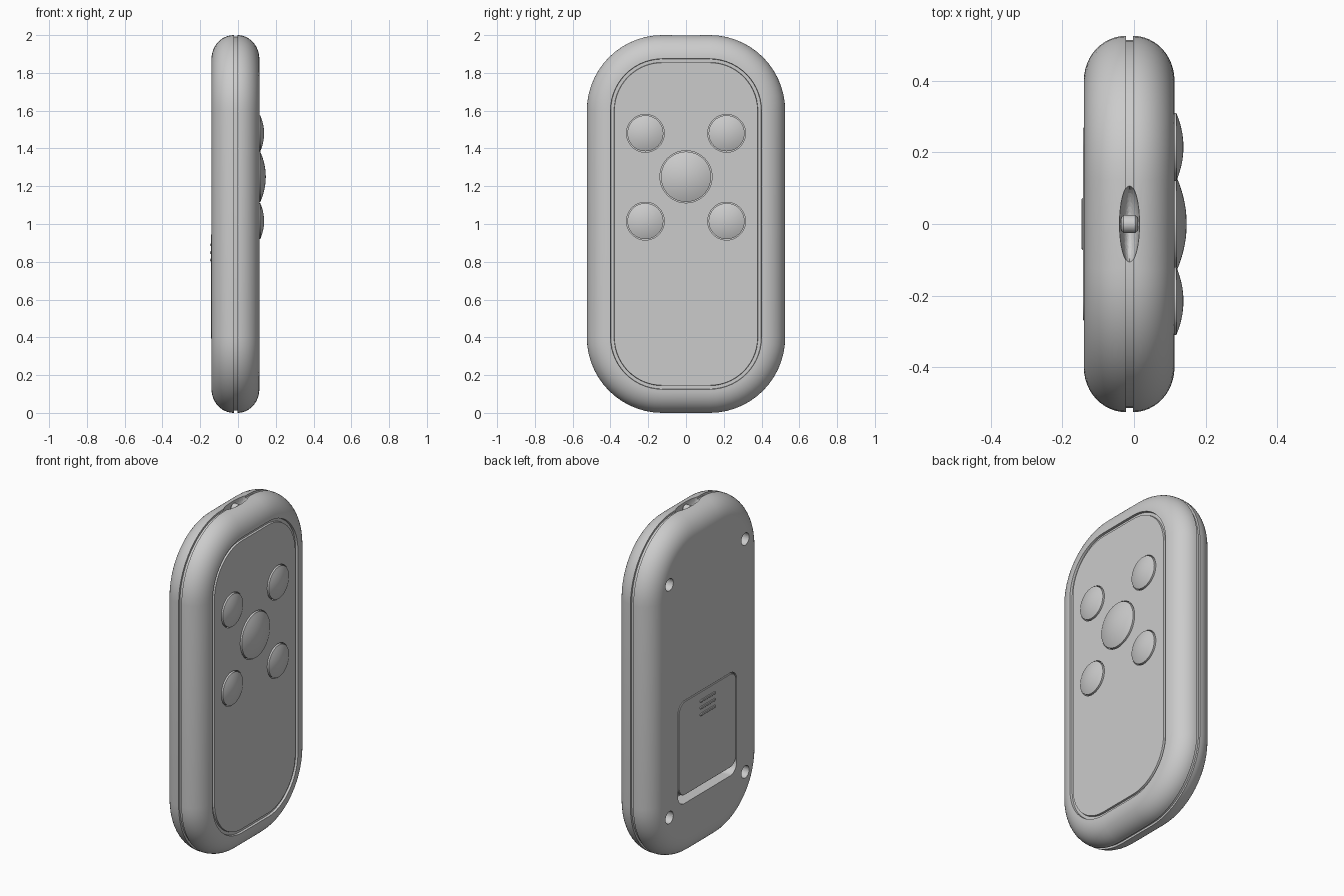
import bpy, bmesh
from math import sin, cos, pi, radians
from mathutils import Matrix

if "Cube" in bpy.data.objects:
    bpy.data.objects.remove(bpy.data.objects["Cube"], do_unlink=True)

grey = bpy.data.materials.new("light grey plastic")
grey.use_nodes = True
grey.diffuse_color = (0.6, 0.6, 0.6, 1)
grey.node_tree.nodes["Principled BSDF"].inputs["Base Color"].default_value = (0.6, 0.6, 0.6, 1)


def outline(y, z, hy, hz, r, n=14):
    """Rounded rectangle in the y-z plane; a circle when hy = hz = r."""
    pts = []
    for k, (sy, sz) in enumerate([(1, 1), (-1, 1), (-1, -1), (1, -1)]):
        for i in range(n + 1):
            a = (k + i / n) * pi / 2
            pts.append((y + sy * (hy - r) + r * cos(a), z + sz * (hz - r) + r * sin(a)))
    return pts


def loft(bm, profile, y, z, hy, hz, r):
    """Stack outlines along x; the profile is a list of (x, inset)."""
    rings = []
    for x, d in profile:
        rings.append([bm.verts.new((x, *p)) for p in outline(y, z, hy - d, hz - d, r - d)])
    n = len(rings[0])
    for a, b in zip(rings, rings[1:]):
        for i in range(n):
            j = (i + 1) % n
            bm.faces.new((a[i], a[j], b[j], b[i]))
    bm.faces.new(rings[0][::-1])
    bm.faces.new(rings[-1])


def finish(name, bm):
    bmesh.ops.remove_doubles(bm, verts=bm.verts, dist=0.00005)
    bmesh.ops.recalc_face_normals(bm, faces=bm.faces)
    me = bpy.data.meshes.new(name)
    bm.to_mesh(me)
    bm.free()
    me.materials.append(grey)
    ob = bpy.data.objects.new(name, me)
    bpy.context.collection.objects.link(ob)
    return ob


def select(ob):
    bpy.ops.object.select_all(action='DESELECT')
    ob.select_set(True)
    bpy.context.view_layer.objects.active = ob


def smooth(ob):
    select(ob)
    bpy.ops.object.shade_smooth_by_angle(angle=radians(32))


def part(name, profile, *shape):
    bm = bmesh.new()
    loft(bm, profile, *shape)
    ob = finish(name, bm)
    smooth(ob)
    return ob


def cut(target, cutter):
    cutter.hide_render = True
    select(target)
    mod = target.modifiers.new("cut", 'BOOLEAN')
    mod.operation, mod.solver, mod.object = 'DIFFERENCE', 'EXACT', cutter
    bpy.ops.object.modifier_apply(modifier=mod.name)
    bpy.data.objects.remove(cutter, do_unlink=True)


# Casing: two rounded shells with a seam, and a groove framing the front panel
BACK, FRONT, EDGE, STEPS = -0.14, 0.113, 0.125, 12
SEAM_B, SEAM_F, SEAM_DEPTH = -0.022, -0.003, 0.012
arc = [(sin(i / STEPS * pi / 2), EDGE * (1 - cos(i / STEPS * pi / 2))) for i in range(STEPS + 1)]
back_half = [(SEAM_B + (BACK - SEAM_B) * s, d) for s, d in reversed(arc)]
front_half = [(SEAM_F + (FRONT - SEAM_F) * s, d) for s, d in arc]
seam = [(SEAM_B, SEAM_DEPTH), (SEAM_F, SEAM_DEPTH)]
groove = [(0.1, 0.127), (0.1, 0.144), (0.111, 0.146)]
casing = part("casing", back_half + seam + front_half + groove, 0, 1, 0.525, 1, 0.4)

# Buttons: (y, z, radius, dome top)
buttons = {"center_button": (0, 1.25, 0.133, 0.147)}
for side, y in (("left", -0.215), ("right", 0.215)):
    for row, z in (("upper", 1.48), ("lower", 1.015)):
        buttons[f"{row}_{side}_button"] = (y, z, 0.095, 0.138)

# Button wells and screw holes
bm = bmesh.new()
for y, z, r, top in buttons.values():
    w = r + 0.005
    loft(bm, [(0.09, 0), (0.2, 0)], y, z, w, w, w)
for y in (-0.355, 0.355):
    for z in (0.31, 1.69):
        loft(bm, [(-0.2, 0), (-0.08, 0)], y, z, 0.036, 0.036, 0.036)
cut(casing, finish("hole_cutter", bm))

# Battery bay, open below its cover as a finger slot
bm = bmesh.new()
loft(bm, [(-0.2, 0), (-0.06, 0)], 0, 0.645, 0.275, 0.305, 0.06)
cut(casing, finish("bay_cutter", bm))

# Lanyard notch in the top edge
bm = bmesh.new()
bmesh.ops.create_uvsphere(bm, u_segments=32, v_segments=20, radius=1,
                          matrix=Matrix.Translation((-0.0125, 0, 2)) @ Matrix.Diagonal((0.028, 0.108, 0.07, 1)))
cut(casing, finish("notch_cutter", bm))
smooth(casing)

# Domed buttons
for name, (y, z, r, top) in buttons.items():
    rim = 0.118
    dome = [(rim + (top - rim) * (1 - (1 - t) ** 2), r * t)
            for t in (i / 10 for i in range(10))]
    part(name, [(0.088, 0)] + dome + [(top, r * 0.97)], y, z, r, r, r)

# Battery cover with grip ribs
part("battery_cover", [(-0.058, 0), (-0.139, 0), (-0.142, 0.003)], 0, 0.668, 0.27, 0.278, 0.06)
for i in range(3):
    part(f"grip_rib_{i + 1}", [(-0.135, 0), (-0.144, 0), (-0.147, 0.003)],
         0, 0.81 + 0.04 * i, 0.072, 0.008, 0.0079)

# Lanyard post across the notch
post = [(-0.0365, 0.012), (-0.034, 0.005), (-0.029, 0), (0.004, 0), (0.009, 0.005), (0.0115, 0.012)]
part("lanyard_post", post, 0, 1.968, 0.025, 0.025, 0.025)
